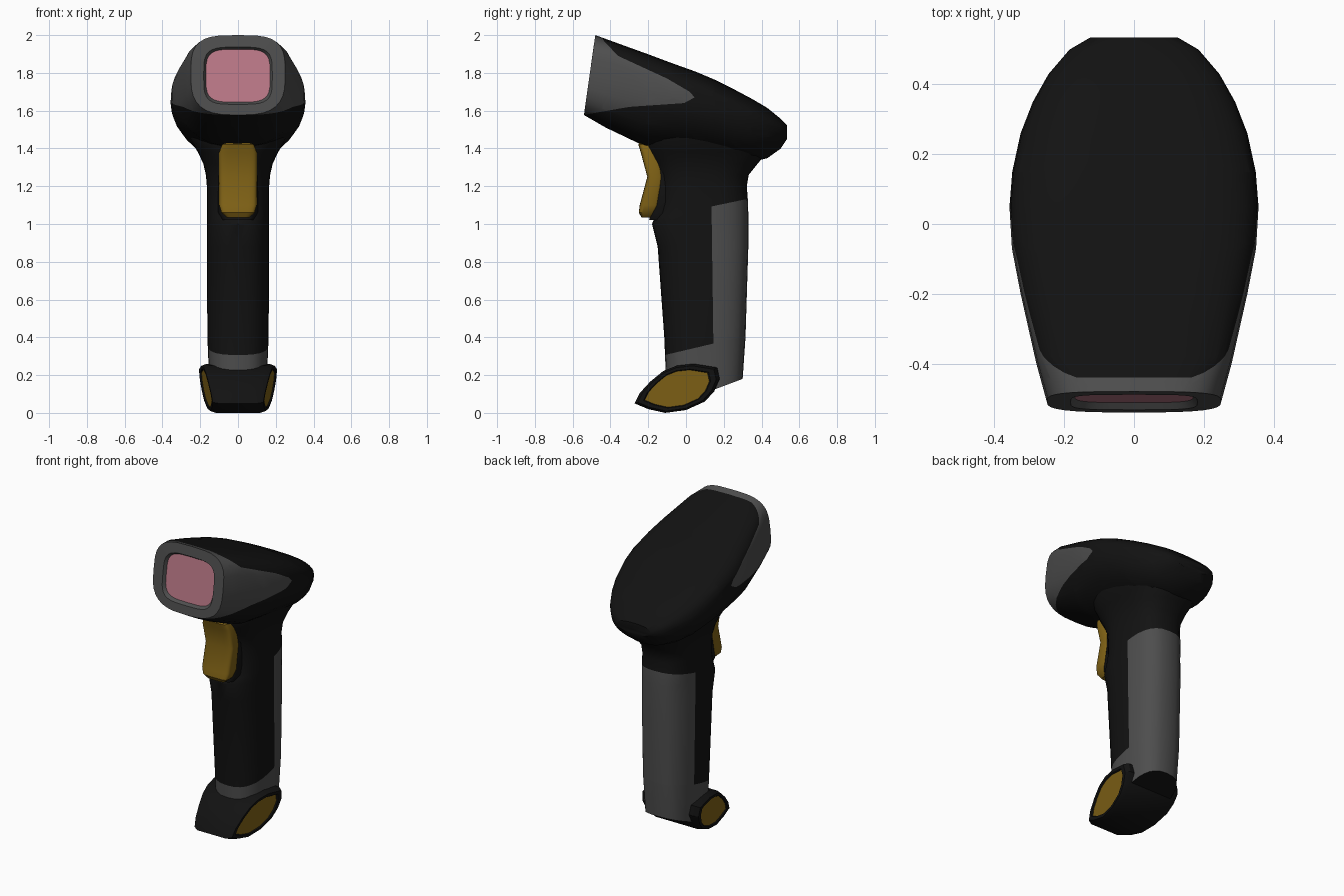
import bpy, bmesh, math
from mathutils import Vector

if "Cube" in bpy.data.objects:
    bpy.data.objects.remove(bpy.data.objects["Cube"])

# ---- colours -------------------------------------------------------------
def material(name, rgb):
    m = bpy.data.materials.new(name)
    m.diffuse_color = (*rgb, 1)
    m.use_nodes = True
    m.node_tree.nodes["Principled BSDF"].inputs["Base Color"].default_value = m.diffuse_color
    return m

MATS = [material("black_plastic", (0.006, 0.006, 0.006)),
        material("grey_rubber", (0.075, 0.075, 0.075)),
        material("yellow_plastic", (0.22, 0.125, 0.008)),
        material("pink_glass", (0.50, 0.19, 0.245))]
BLACK, GREY, YELLOW, PINK = range(4)

# ---- helpers -------------------------------------------------------------
def spow(v, p):
    return math.copysign(abs(v) ** p, v)

def loft(rings, mat, cap_start=None, cap_end=None):
    """Skin a list of equal-length point rings and close both ends."""
    bm = bmesh.new()
    vs = [[bm.verts.new(p) for p in r] for r in rings]
    n = len(vs[0])
    for a, b in zip(vs, vs[1:]):
        for i in range(n):
            j = (i + 1) % n
            bm.faces.new((a[i], a[j], b[j], b[i])).material_index = mat
    bm.faces.new(vs[0][::-1]).material_index = mat if cap_start is None else cap_start
    bm.faces.new(vs[-1]).material_index = mat if cap_end is None else cap_end
    bmesh.ops.recalc_face_normals(bm, faces=bm.faces[:])
    return bm

def inside(y, z, poly):
    hit = False
    for (y1, z1), (y2, z2) in zip(poly, poly[1:] + poly[:1]):
        if (z1 > z) != (z2 > z) and y < (y2 - y1) * (z - z1) / (z2 - z1) + y1:
            hit = not hit
    return hit

def paint(bm, poly, mat):
    """Cut the mesh along a side-view polygon and colour what lies within."""
    for (y1, z1), (y2, z2) in zip(poly, poly[1:] + poly[:1]):
        bmesh.ops.bisect_plane(bm, geom=bm.verts[:] + bm.edges[:] + bm.faces[:], dist=1e-5,
                               plane_co=Vector((0, y1, z1)),
                               plane_no=Vector((0, z2 - z1, y1 - y2)).normalized())
    for f in bm.faces:
        c = f.calc_center_median()
        if f.material_index == BLACK and inside(c.y, c.z, poly):
            f.material_index = mat

def finish(name, bm, angle=35):
    me = bpy.data.meshes.new(name)
    bm.to_mesh(me)
    bm.free()
    for m in MATS:
        me.materials.append(m)
    me.polygons.foreach_set("use_smooth", [True] * len(me.polygons))
    me.set_sharp_from_angle(angle=math.radians(angle))
    ob = bpy.data.objects.new(name, me)
    bpy.context.collection.objects.link(ob)
    return ob

def head_ring(y, tilt, w, top, mid, bot, nu, nl, n=32):
    pts = []
    for i in range(n):
        a = 2 * math.pi * i / n
        c, s = math.cos(a), math.sin(a)
        e = 2 / (nu if s >= 0 else nl)
        h = top - mid if s >= 0 else mid - bot
        z = h * spow(s, e)
        pts.append((w * spow(c, e), y + tilt * z, mid + z))
    return pts

def flat_ring(z, front, back, w, power=2.6, tilt=0, n=28):
    pts = []
    for i in range(n):
        a = 2 * math.pi * i / n
        x = w * spow(math.cos(a), 2 / power)
        y = (front + back) / 2 + (back - front) / 2 * spow(math.sin(a), 2 / power)
        pts.append((x, y, z + tilt * (y - back)))
    return pts

# ---- scanner head with recessed window -----------------------------------
head = loft([head_ring(*s) for s in [
    (-.492, .142, .170, 1.925, 1.785, 1.645, 4, 4),
    (-.511, .142, .182, 1.937, 1.785, 1.633, 4, 4),
    (-.510, .142, .250, 2.000, 1.790, 1.577, 3.5, 3),
    (-.400, .100, .280, 1.963, 1.750, 1.510, 4.5, 2.6),
    (-.200, .050, .325, 1.895, 1.700, 1.410, 4.0, 2.3),
    (-.070, .000, .350, 1.850, 1.670, 1.390, 3.6, 2.1),
    (.050, .000, .357, 1.807, 1.640, 1.370, 3.4, 2),
    (.150, .000, .349, 1.765, 1.615, 1.355, 3.2, 2),
    (.260, .000, .325, 1.710, 1.580, 1.335, 3.0, 2),
    (.350, .000, .290, 1.662, 1.555, 1.330, 2.8, 2),
    (.430, .000, .245, 1.615, 1.530, 1.348, 2.6, 2),
    (.500, .000, .185, 1.558, 1.508, 1.398, 2.4, 2),
    (.535, .000, .125, 1.522, 1.490, 1.450, 2.2, 2)]],
    BLACK, cap_start=PINK)
paint(head, [(-.44, 2.1), (-.44, 1.975), (-.36, 1.89), (-.1, 1.77), (.02, 1.70),
             (.045, 1.67), (-.01, 1.64), (-.3, 1.62), (-.7, 1.55), (-.7, 2.1)], GREY)
finish("scanner_head", head)

# ---- handle with grey back grip and flared neck --------------------------
handle = loft([flat_ring(.18, -.10, .30, .15, tilt=.375)] + [flat_ring(*s) for s in [
    (.40, -.115, .315, .162),
    (.88, -.150, .330, .165),
    (1.00, -.180, .330, .165),
    (1.05, -.160, .330, .165),
    (1.12, -.140, .328, .165),
    (1.20, -.140, .322, .165),
    (1.26, -.145, .332, .170),
    (1.32, -.170, .380, .184),
    (1.38, -.200, .430, .212),
    (1.45, -.220, .450, .255),
    (1.53, -.200, .430, .270)]], BLACK)
paint(handle, [(.135, 1.093), (.6, 1.19), (.6, -.2), (-.5, -.2), (-.5, .215), (.145, .367)], GREY)
handle.normal_update()
for f in handle.faces:                      # black underside
    if f.normal.z < -.8:
        f.material_index = BLACK
finish("handle", handle)

# ---- trigger and its mount -----------------------------------------------
finish("trigger", loft([flat_ring(*s, 5) for s in [
    (1.035, -.235, -.18, .060),
    (1.060, -.250, -.16, .088),
    (1.100, -.245, -.14, .100),
    (1.250, -.205, -.12, .100),
    (1.380, -.240, -.14, .100),
    (1.420, -.252, -.16, .085),
    (1.435, -.245, -.17, .060)]], YELLOW))
finish("trigger_mount", loft([flat_ring(*s, 4) for s in [
    (1.02, -.195, .05, .085),
    (1.06, -.190, .05, .106),
    (1.20, -.158, .05, .106),
    (1.28, -.158, .05, .106),
    (1.43, -.185, .05, .106)]], BLACK))

# ---- foot with yellow side insets ----------------------------------------
OUTLINE = [(-.272, .05), (-.245, .105), (-.19, .165), (-.12, .222), (-.05, .25), (.04, .26),
           (.165, .24), (.178, .18), (.15, .115), (.10, .06), (0, .015), (-.11, 0), (-.20, .02)]

def foot_ring(side, drop, scale):
    pts = []
    for y, z in OUTLINE:
        y, z = -.05 + (y + .05) * scale, .125 + (z - .125) * scale
        w = .168 + .13 * (y + .05) + .12 * (z - .12)
        pts.append((side * (w - drop), y, z))
    return pts

STEPS = [(.007, .76), (0, .79), (0, .92), (.03, 1)]
foot = loft([foot_ring(-1, *s) for s in STEPS] + [foot_ring(1, *s) for s in STEPS[::-1]],
            BLACK, cap_start=YELLOW, cap_end=YELLOW)
finish("foot", foot, 30)
